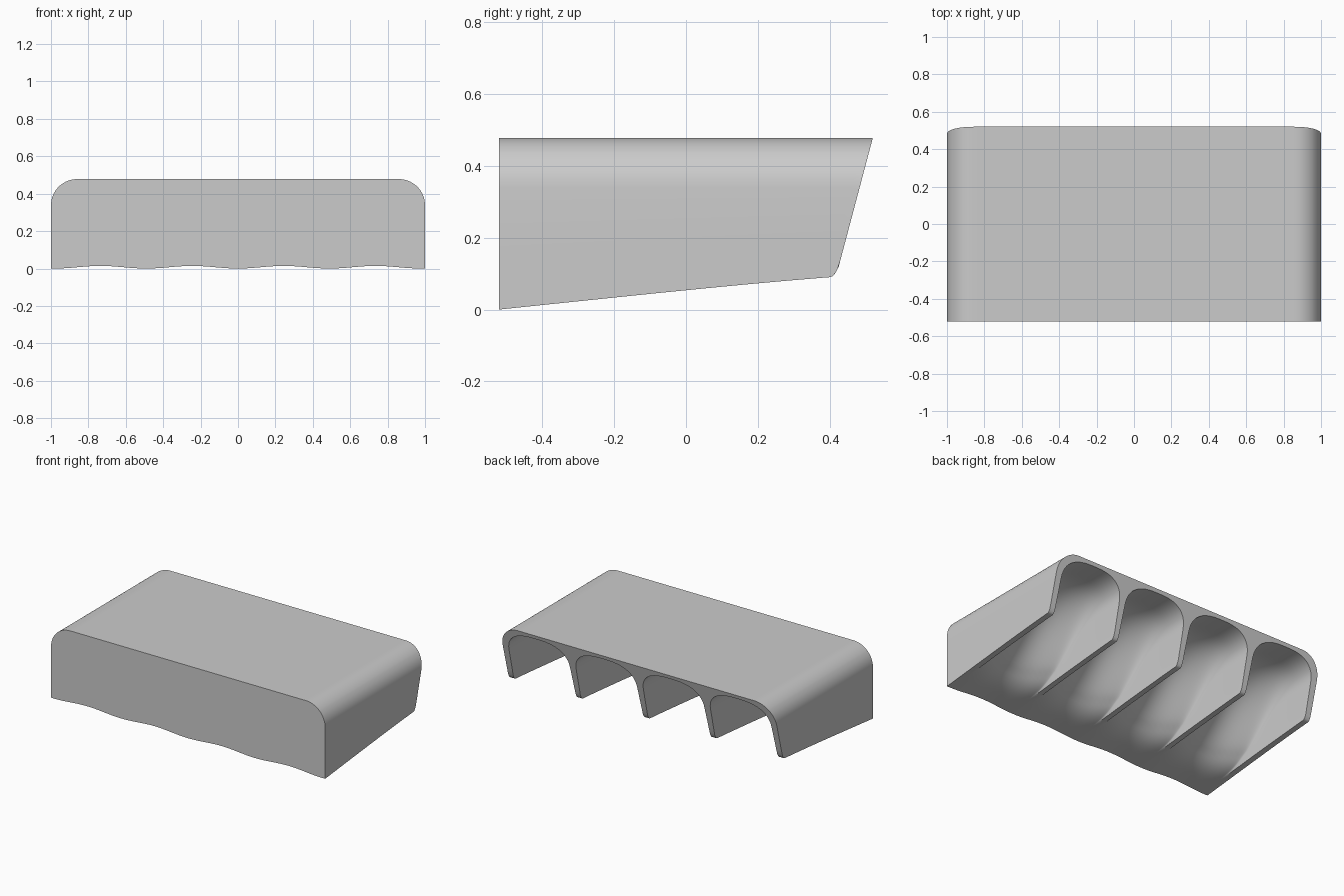
import bpy, bmesh, math

cube = bpy.data.objects.get("Cube")
if cube:
    bpy.data.objects.remove(cube, do_unlink=True)

FRONT, TOP, RADIUS = -0.52, 0.478, 0.14
HALF, PITCH = 0.2225, 0.49                     # channel half width and spacing
CENTRES = (-0.735, -0.245, 0.245, 0.735)


def back_y(z):
    # slanted back with a rounded lower lip
    if z >= 0.12:
        return 0.425 + 0.095 * (z - 0.12) / (TOP - 0.12)
    return 0.40 + 0.025 * math.sqrt(max(0, z - 0.09) / 0.03)


def top_z(x):
    d = max(0, abs(x) - (1 - RADIUS))
    return TOP - RADIUS + math.sqrt(max(0, RADIUS ** 2 - d * d))


def under_z(x, s):
    # four square-shouldered channels that fade into soft waves at the front
    base = 0.096 * s - 0.006 * s ** 4
    d = min(abs(x - c) for c in CENTRES)
    k = min(1, max(0, (s - 0.1) / 0.78))
    rise = k ** 3 * (10 - 15 * k + 6 * k * k)
    depth = 0.014 + 0.03 * s * (1 - rise) + (0.44 - base) * rise
    wave = 0.5 + 0.5 * math.cos(2 * math.pi * min(d / PITCH, 0.5))
    arch = 0
    if d < HALF + 0.0001:
        arch = 0.6 + 0.4 * (1 - min(1, d / HALF) ** 2.8) ** 0.44
    return base + depth * (wave + (arch - wave) * rise ** 0.75)


def place(x, s, z):
    return (x, FRONT + s * (back_y(z) - FRONT), z)


def between(x, s, f):
    low = under_z(x, s)
    return place(x, s, low + f * (top_z(x) - low))


# sample positions across the width, along the depth and up the walls
columns = {0.0}
for c in CENTRES:
    for i in range(-14, 15):
        columns.add(round(c + HALF * math.sin(i / 14 * math.pi / 2), 5))
    columns |= {round(c - HALF - 0.005, 5), round(c + HALF + 0.005, 5)}
for edge in (0.975, 0.985, 0.993, 0.998, 1.0):
    columns |= {edge, -edge}
columns = sorted(columns)
depths = [i / 48 for i in range(49)]
rows = [0, 0.01, 0.025, 0.05, 0.09, 0.2, 0.5, 1]

bm = bmesh.new()


def surface(point, us, vs):
    grid = [[bm.verts.new(point(u, v)) for v in vs] for u in us]
    for a, b in zip(grid, grid[1:]):
        for j in range(len(vs) - 1):
            bm.faces.new((a[j], b[j], b[j + 1], a[j + 1]))


# top, underside, front, back and the two ends
surface(lambda x, s: between(x, s, 1), columns, depths)
surface(lambda x, s: between(x, s, 0), columns, depths)
for s in (0, 1):
    surface(lambda x, f: between(x, s, f), columns, rows)
for x in (-1, 1):
    surface(lambda s, f: between(x, s, f), depths, rows)

bmesh.ops.remove_doubles(bm, verts=bm.verts, dist=0.00005)
bmesh.ops.recalc_face_normals(bm, faces=bm.faces)
mesh = bpy.data.meshes.new("grip_block")
bm.to_mesh(mesh)
bm.free()

block = bpy.data.objects.new("grip_block", mesh)
bpy.context.collection.objects.link(block)

grey = bpy.data.materials.new("plain_grey")
grey.use_nodes = True
colour = (0.6, 0.6, 0.6, 1)
grey.diffuse_color = colour
grey.node_tree.nodes["Principled BSDF"].inputs["Base Color"].default_value = colour
mesh.materials.append(grey)

bpy.ops.object.select_all(action="DESELECT")
block.select_set(True)
bpy.context.view_layer.objects.active = block
bpy.ops.object.shade_smooth_by_angle(angle=math.radians(35))
